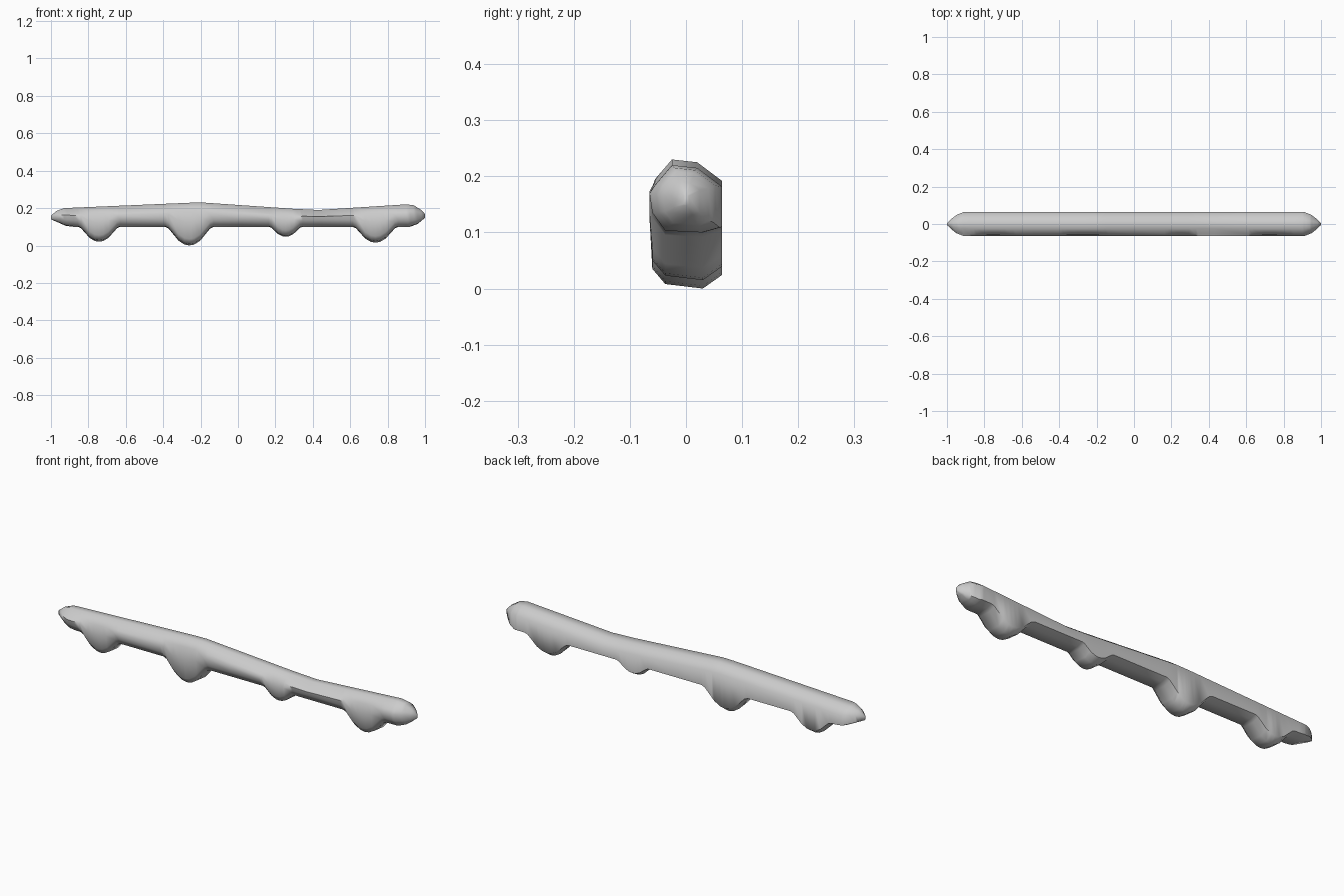
import bpy
import bmesh

cube = bpy.data.objects.get("Cube")
if cube:
    bpy.data.objects.remove(cube, do_unlink=True)

material = bpy.data.materials.new("light grey")
material.use_nodes = True
grey = (0.6, 0.6, 0.6, 1)
material.diffuse_color = grey
material.node_tree.nodes["Principled BSDF"].inputs["Base Color"].default_value = grey

# Outline of the strip: upper edge, lower edge without drips, and width towards the tips
UPPER = [(-1, .16), (-.97, .185), (-.93, .2), (-.25, .229), (-.19, .23),
         (.3, .196), (.43, .19), (.9, .22), (.94, .215), (.98, .19), (1, .168)]
LOWER = [(-1, .14), (-.92, .105), (-.88, .1), (.92, .1), (.96, .115), (1, .148)]
WIDTH = [(0, 1), (.91, 1), (.95, .75), (.98, .38), (1, .08)]

# Drips: centre, depth, half width; all share one falloff shape
DRIPS = [(-.743, .08, .113), (-.26, .1, .13), (.255, .053, .09), (.735, .085, .122)]
FALLOFF = [(0, 1), (.2, .95), (.45, .74), (.85, .1), (1, 0)]


def sample(points, x):
    """Linear interpolation along a list of points."""
    for (x0, v0), (x1, v1) in zip(points, points[1:]):
        if x <= x1:
            return v0 + (v1 - v0) * (x - x0) / (x1 - x0)
    return points[-1][1]


def drip_depth(x):
    return sum(depth * sample(FALLOFF, min(1, abs(x - centre) / half))
               for centre, depth, half in DRIPS)


def section(x):
    """Flat-backed, round-fronted ring between the upper and lower edge."""
    depth = drip_depth(x)
    top, bottom = sample(UPPER, x), sample(LOWER, x) - depth
    size = sample(WIDTH, abs(x))
    drip = min(1, depth / .08)
    edge = size * (.4 + .6 * drip)
    ring = [(.064, top - .038 * size), (.02, top - .005 * size), (-.025, top),
            (-.055, top - .035 * size), (-.065, (top + bottom) / 2 + .01 * size),
            (-.06, bottom + .035 * size), (-.037, bottom + .008 * edge),
            (.03, bottom), (.064, bottom + .024 * edge)]
    return [(x, y * size, z) for y, z in ring]


# Stations along the length wherever an outline changes direction
stations = {x for x, _ in UPPER + LOWER}
stations |= {side * x for x, _ in WIDTH for side in (-1, 1)}
stations |= {round(centre + side * u * half, 3) for centre, _, half in DRIPS
             for u, _ in FALLOFF for side in (-1, 1)}

# Loft the sections into one closed strip
bm = bmesh.new()
rings = [[bm.verts.new(p) for p in section(x)] for x in sorted(stations)]
for a, b in zip(rings, rings[1:]):
    for i in range(len(a)):
        j = (i + 1) % len(a)
        bm.faces.new((a[i], a[j], b[j], b[i]))
for cap in (rings[0], rings[-1]):
    bm.faces.new(cap)
bmesh.ops.recalc_face_normals(bm, faces=bm.faces)

mesh = bpy.data.meshes.new("dripping_strip")
bm.to_mesh(mesh)
bm.free()
mesh.materials.append(material)
strip = bpy.data.objects.new("dripping_strip", mesh)
bpy.context.collection.objects.link(strip)

# Smooth the rounded front, keeping the lower back edge crisp
bpy.ops.object.select_all(action='DESELECT')
strip.select_set(True)
bpy.context.view_layer.objects.active = strip
bpy.ops.object.shade_smooth_by_angle(angle=1.05)
